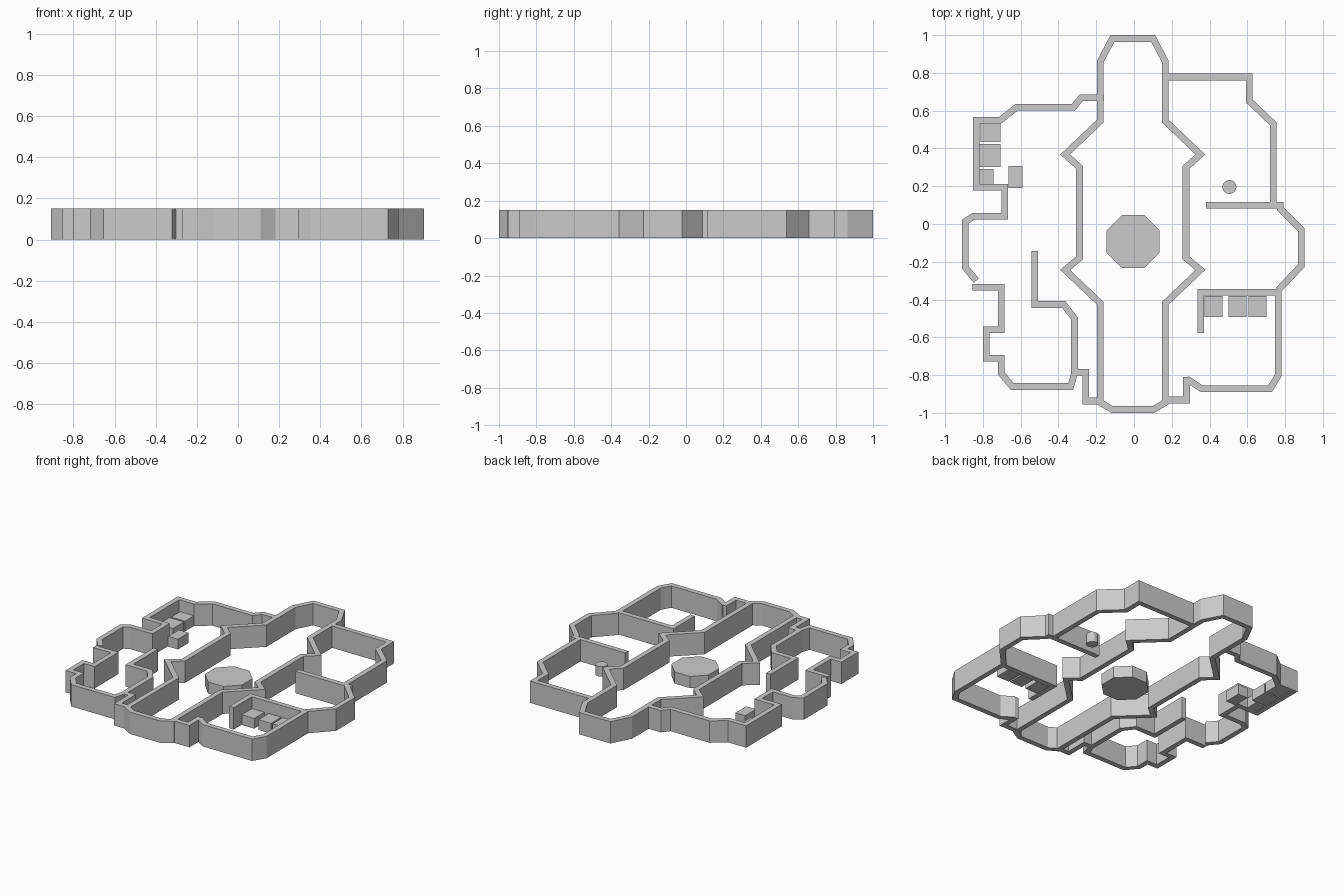
import bpy
import bmesh
from mathutils import Vector

WALL_HEIGHT = 0.15
WALL_WIDTH = 0.035
FURNITURE_HEIGHT = 0.07
HULL_AXIS = -0.0065

default_cube = bpy.data.objects.get("Cube")
if default_cube:
    bpy.data.objects.remove(default_cube, do_unlink=True)

grey = bpy.data.materials.new("plain grey")
grey.use_nodes = True
grey_colour = (0.6, 0.6, 0.6, 1)
grey.diffuse_color = grey_colour
grey.node_tree.nodes["Principled BSDF"].inputs["Base Color"].default_value = grey_colour


def finish(name, bm):
    """Turn a bmesh into a named, coloured object."""
    bmesh.ops.recalc_face_normals(bm, faces=bm.faces)
    mesh = bpy.data.meshes.new(name)
    bm.to_mesh(mesh)
    bm.free()
    mesh.materials.append(grey)
    obj = bpy.data.objects.new(name, mesh)
    bpy.context.collection.objects.link(obj)
    return obj


def mitre(points, index, closed):
    """Sideways offset that keeps the wall width constant through a corner."""
    count = len(points)
    normals = []
    for start in (index - 1, index):
        if closed or 0 <= start < count - 1:
            along = (points[(start + 1) % count] - points[start % count]).normalized()
            normals.append(Vector((-along.y, along.x)))
    if len(normals) == 1:
        return normals[0] * WALL_WIDTH / 2
    first, second = normals
    return (first + second) / (1 + first.dot(second)) * WALL_WIDTH / 2


def wall(name, path, closed=False):
    """Sweep an upright rectangular section along a plan centreline."""
    points = [Vector(p) for p in path]
    bm = bmesh.new()
    rings = []
    for i, point in enumerate(points):
        offset = mitre(points, i, closed)
        left, right = point + offset, point - offset
        rings.append([bm.verts.new((*left, 0)), bm.verts.new((*right, 0)),
                      bm.verts.new((*right, WALL_HEIGHT)), bm.verts.new((*left, WALL_HEIGHT))])
    pairs = list(zip(rings, rings[1:]))
    if closed:
        pairs.append((rings[-1], rings[0]))
    else:
        bm.faces.new(rings[0])
        bm.faces.new(rings[-1])
    for a, b in pairs:
        for k in range(4):
            n = (k + 1) % 4
            bm.faces.new((a[k], a[n], b[n], b[k]))
    return finish(name, bm)


def block(name, x_low, x_high, y_low, y_high):
    """Low box standing on the ground."""
    bm = bmesh.new()
    bmesh.ops.create_cube(bm, size=1)
    for v in bm.verts:
        v.co.x = x_high if v.co.x > 0 else x_low
        v.co.y = y_high if v.co.y > 0 else y_low
        v.co.z = FURNITURE_HEIGHT if v.co.z > 0 else 0
    return finish(name, bm)


def drum(name, x, y, radius, height, sides, smooth=False):
    """Upright prism or cylinder, with a flat side facing the front."""
    bpy.ops.mesh.primitive_cylinder_add(vertices=sides, radius=radius, depth=height,
                                        location=(x, y, height / 2))
    obj = bpy.context.object
    obj.name = name
    obj.rotation_euler.z = 3.14159 / sides
    obj.data.materials.append(grey)
    if smooth:
        bpy.ops.object.shade_smooth_by_angle()
    return obj


# Central hall, mirrored about its long axis
half_hall = [(.108, .982), (.172, .86), (.172, .545), (.358, .368), (.282, .3),
             (.282, -.18), (.358, -.243), (.172, -.42), (.172, -.945), (.11, -.982)]
hall = [(HULL_AXIS + x, y) for x, y in half_hall]
hall += [(HULL_AXIS - x, y) for x, y in reversed(half_hall)]
wall("central_hall_wall", hall, closed=True)

# Rooms on the left side (+x)
wall("left_rear_room_wall", [(.165, .778), (.611, .778), (.611, .65), (.738, .53), (.738, .1)])
wall("left_middle_room_wall", [(.38, .1), (.775, .1), (.775, .08), (.886, -.03),
                               (.886, -.22), (.764, -.35)])
wall("left_front_room_wall", [(.354, -.577), (.354, -.362), (.764, -.362), (.764, -.8),
                              (.72, -.873), (.36, -.873), (.28, -.82)])
wall("left_front_link", [(.278, -.81), (.278, -.932), (.165, -.932)])

# Rooms on the right side (-x)
wall("right_rear_room_wall", [(-.16, .668), (-.28, .668), (-.32, .619), (-.62, .619),
                              (-.71, .548), (-.836, .548), (-.836, .195), (-.685, .195),
                              (-.685, .042), (-.847, .042), (-.893, .013), (-.893, -.23),
                              (-.835, -.3)])
wall("right_front_room_wall", [(-.854, -.334), (-.703, -.334), (-.703, -.56), (-.783, -.56),
                               (-.783, -.71), (-.703, -.71), (-.703, -.79), (-.645, -.86),
                               (-.335, -.86), (-.315, -.79), (-.315, -.5), (-.372, -.426),
                               (-.526, -.426), (-.526, -.143)])
wall("right_front_link", [(-.31, -.785), (-.256, -.785), (-.256, -.937), (-.18, -.937)])

# Furniture in the right rear room
block("right_rear_crate", -.812, -.706, .434, .534)
block("right_middle_crate", -.817, -.706, .302, .423)
block("right_corner_crate", -.817, -.743, .21, .29)
block("right_loose_crate", -.664, -.59, .19, .307)

# Row of crates in the left front room
for i, x in enumerate((.373, .5, .606)):
    block(f"left_front_crate_{i}", x, x + .095, -.492, -.381)

# Round furniture
drum("central_table", -.005, -.093, .152, .08, 8)
drum("round_stool", .505, .196, .037, FURNITURE_HEIGHT, 24, smooth=True)
